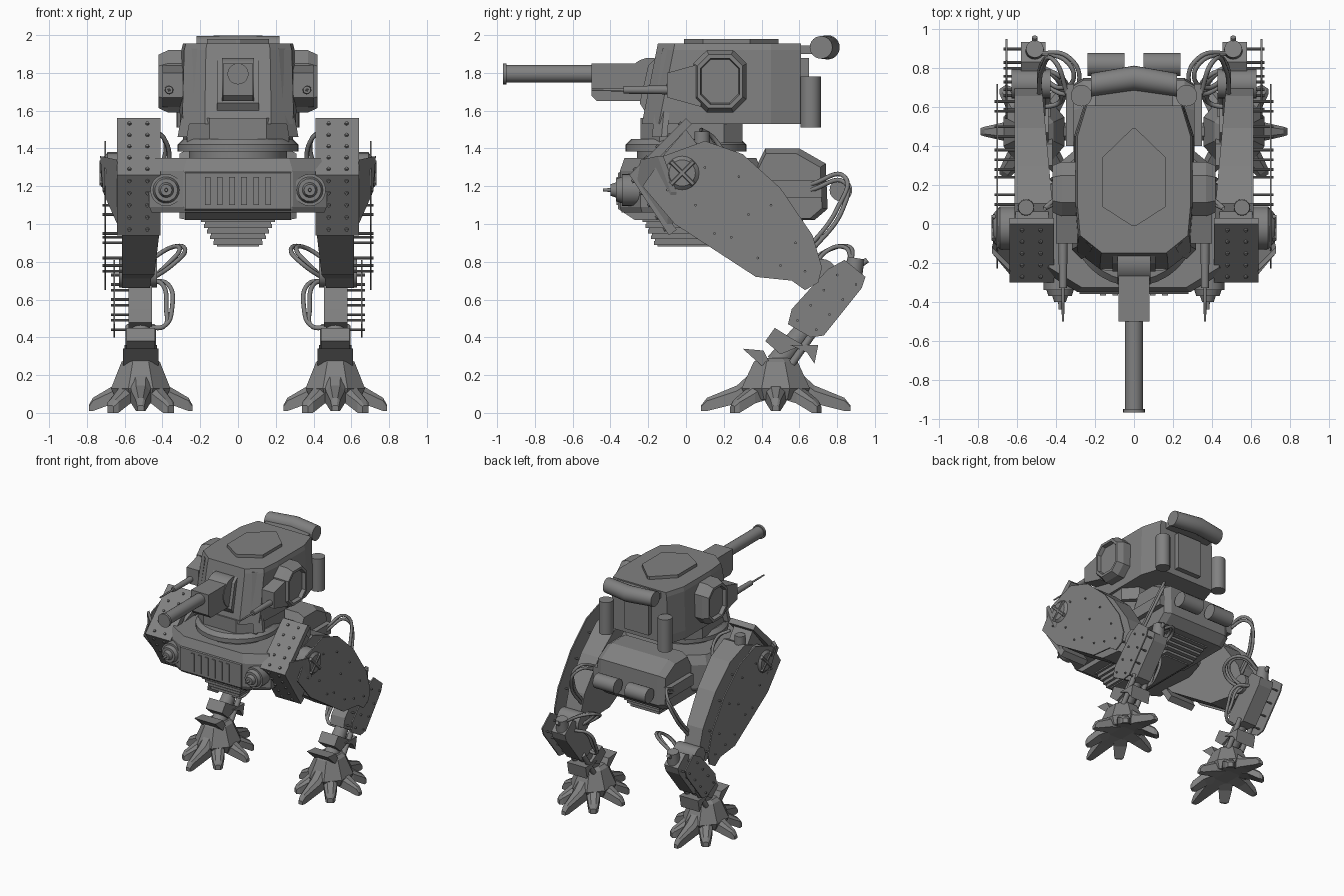
import bpy, bmesh, math
from mathutils import Vector, Matrix

cube = bpy.data.objects.get("Cube")
if cube:
    bpy.data.objects.remove(cube)

grey = bpy.data.materials.new("armour grey")
grey.use_nodes = True
colour = (0.22, 0.22, 0.22, 1)
grey.diffuse_color = colour
for node in grey.node_tree.nodes:
    if node.type == 'BSDF_PRINCIPLED':
        node.inputs["Base Color"].default_value = colour


# ---- helpers ----
def finish(name, bm, mirror=False, smooth=False):
    bmesh.ops.recalc_face_normals(bm, faces=bm.faces)
    mesh = bpy.data.meshes.new(name)
    bm.to_mesh(mesh)
    bm.free()
    mesh.materials.append(grey)
    obj = bpy.data.objects.new(name, mesh)
    bpy.context.collection.objects.link(obj)
    if smooth:
        bpy.ops.object.select_all(action='DESELECT')
        obj.select_set(True)
        bpy.context.view_layer.objects.active = obj
        bpy.ops.object.shade_smooth_by_angle(angle=math.radians(35))
    if mirror:
        obj.modifiers.new("Mirror", 'MIRROR')
    return obj


def add_loft(bm, rings):
    rows = [[bm.verts.new(p) for p in ring] for ring in rings]
    for a, b in zip(rows, rows[1:]):
        for i in range(len(a)):
            j = (i + 1) % len(a)
            bm.faces.new((a[i], a[j], b[j], b[i]))
    bm.faces.new(rows[0][::-1])
    bm.faces.new(rows[-1])


def loft(name, rings, mirror=False, smooth=False):
    bm = bmesh.new()
    add_loft(bm, rings)
    return finish(name, bm, mirror, smooth)


def prism(name, profile, x0, x1, mirror=False):
    return loft(name, [[(x, y, z) for y, z in profile] for x in (x0, x1)], mirror)


def boxes(name, items, mirror=False):
    bm = bmesh.new()
    for (x0, x1), (y0, y1), (z0, z1) in items:
        add_loft(bm, [[(x0, y0, z), (x1, y0, z), (x1, y1, z), (x0, y1, z)] for z in (z0, z1)])
    return finish(name, bm, mirror)


def rods(name, items, mirror=False, sides=20):
    bm = bmesh.new()
    for p, q, r1, r2 in items:
        p, q = Vector(p), Vector(q)
        turn = (q - p).to_track_quat('Z', 'Y').to_matrix().to_4x4()
        bmesh.ops.create_cone(bm, cap_ends=True, segments=sides, radius1=r1, radius2=r2,
                              depth=(q - p).length, matrix=Matrix.Translation((p + q) / 2) @ turn)
    return finish(name, bm, mirror, smooth=True)


def hose(name, points, radius=0.012):
    for side, label in ((1, "left"), (-1, "right")):
        curve = bpy.data.curves.new(label + "_" + name, 'CURVE')
        curve.dimensions = '3D'
        curve.bevel_depth = radius
        curve.bevel_resolution = 2
        curve.resolution_u = 8
        spline = curve.splines.new('BEZIER')
        spline.bezier_points.add(len(points) - 1)
        for bp, (x, y, z) in zip(spline.bezier_points, points):
            bp.co = (x * side, y, z)
            bp.handle_left_type = bp.handle_right_type = 'AUTO'
        curve.materials.append(grey)
        bpy.context.collection.objects.link(bpy.data.objects.new(curve.name, curve))


def both_sides(half):
    return half + [(-x, y) for x, y in reversed(half)]


def scaled(profile, k, centre):
    return [(centre[0] + (a - centre[0]) * k, centre[1] + (b - centre[1]) * k) for a, b in profile]


def scaled_loft(name, profile, centre, steps, mirror=False):
    return loft(name, [[(x, y, z) for y, z in scaled(profile, k, centre)] for x, k in steps], mirror)


# ---- hull ----
plan = both_sides([(0.29, -0.35), (0.47, -0.24), (0.47, 0.05), (0.4, 0.3), (0.28, 0.4)])
loft("hull_front", [[(x * k, y * k, z) for x, y in plan]
                    for z, k in ((1.06, 0.97), (1.09, 1), (1.28, 1), (1.35, 0.93))])
prism("hull_nose_plate", [(-0.27, 1.02), (-0.36, 1.08), (-0.36, 1.27), (-0.3, 1.3), (0.3, 1.3), (0.3, 1.02)], -0.28, 0.28)
rear = [(0.2, 1.32), (0.37, 1.3), (0.42, 1.4), (0.6, 1.4), (0.74, 1.32), (0.75, 1.08), (0.68, 1.02), (0.2, 1.02)]
scaled_loft("hull_rear", rear, (0.45, 1.12), ((-0.31, 0.9), (-0.26, 1), (0.26, 1), (0.31, 0.9)))
boxes("front_grille", [((x - 0.015, x + 0.015), (-0.368, -0.35), (1.1, 1.25))
                       for x in [-0.16 + 0.064 * i for i in range(6)]])
boxes("side_engine", [((0.28, 0.35), (0.4, 0.72), (1.14, 1.23))], mirror=True)
steps = []
for i in range(5):
    w, z = 0.195 - 0.016 * i, 1.03 - 0.03 * i
    steps += [((-w, w), (-0.23 + 0.015 * i, 0.62 - 0.02 * i), (z - 0.02, z)),
              ((-w + 0.02, w - 0.02), (-0.21 + 0.015 * i, 0.58 - 0.02 * i), (z - 0.03, z))]
boxes("belly_steps", steps)
rods("rear_canister", [((0.05, 0.82, 1.18), (0.24, 0.82, 1.18), 0.06, 0.06)], mirror=True)
rods("headlamp", [((0.38, a, 1.18), (0.38, b, 1.18), r, s) for a, b, r, s in
                  ((-0.2, -0.34, 0.085, 0.085), (-0.34, -0.37, 0.07, 0.06),
                   (-0.37, -0.4, 0.04, 0.03), (-0.4, -0.44, 0.01, 0.008))], mirror=True)

# ---- turret ----
rods("turret_ring", [((0, 0, 1.32), (0, 0, 1.385), 0.26, 0.26),
                     ((0, 0, 1.385), (0, 0, 1.42), 0.32, 0.32),
                     ((0, 0, 1.42), (0, 0, 1.45), 0.32, 0.29)], sides=32)
neck = both_sides([(0.15, -0.24), (0.27, -0.14), (0.29, 0.2), (0.2, 0.3)])
loft("turret_neck", [[(x, y, z) for x, y in neck] for z in (1.43, 1.56)])
body = both_sides([(0.17, -0.15), (0.285, -0.06), (0.3, 0.1), (0.3, 0.45), (0.25, 0.61)])


def body_ring(z, grow):
    # the front leans forward towards the bottom
    return [(x * grow, y - (1.95 - z) * 0.2 * (y < 0), z) for x, y in body]


loft("turret_body", [body_ring(1.53, 1.02), body_ring(1.6, 1.03), body_ring(1.92, 1), body_ring(1.955, 0.97)])
hatch = both_sides([(0.01, -0.01), (0.165, 0.09), (0.165, 0.34), (0.01, 0.49)])
loft("roof_hatch", [[(x, y, z) for x, y in hatch] for z in (1.95, 1.98)])
loft("front_strut", [[(x, y, z), (x + 0.05, y + 0.05, z), (x + 0.05, y + 0.08, z), (x, y + 0.08, z)]
                     for x, y, z in ((0.27, -0.18, 1.46), (0.24, -0.165, 1.62), (0.215, -0.125, 1.93))], mirror=True)
boxes("rear_panel", [((-0.11, 0.11), (0.59, 0.65), (1.58, 1.88)), ((-0.2, 0.2), (0.58, 0.69), (1.9, 1.945))])
rods("rear_tank", [((0.27, 0.66, 1.51), (0.27, 0.66, 1.78), 0.055, 0.055)], mirror=True)
circle = [(math.cos(math.pi * i / 12), math.sin(math.pi * i / 12)) for i in range(24)]
loft("rear_roll", [[(x, y + r * a, 1.935 + r * b) for a, b in circle]
                   for x, y, r in ((-0.22, 0.715, 0.06), (0, 0.75, 0.064), (0.22, 0.715, 0.06))], smooth=True)

# ---- main gun ----
prism("gun_mount", [(-0.16, 1.88), (-0.2, 1.84), (-0.245, 1.64), (-0.22, 1.6), (-0.1, 1.6), (-0.1, 1.88)], -0.11, 0.11)
rods("gun_mantlet", [((-0.085, -0.19, 1.76), (0.085, -0.19, 1.76), 0.12, 0.12)], sides=32)
sleeve = [(-0.5, 1.68), (-0.5, 1.85), (-0.24, 1.85), (-0.2, 1.65), (-0.47, 1.65)]
prism("gun_sleeve", sleeve, -0.08, 0.08)
rods("gun_barrel", [((0, -0.48, 1.795), (0, -0.955, 1.795), 0.047, 0.047),
                    ((0, -0.95, 1.795), (0, -0.97, 1.795), 0.056, 0.056)])

# ---- side pods ----
octagon = [(0.04, 1.66), (0.11, 1.59), (0.25, 1.59), (0.32, 1.66),
           (0.32, 1.85), (0.25, 1.92), (0.11, 1.92), (0.04, 1.85)]
scaled_loft("side_pod", octagon, (0.18, 1.755),
            ((0.28, 1), (0.37, 1), (0.42, 0.86), (0.42, 0.74), (0.39, 0.7)), mirror=True)
prism("pod_nose", [(-0.1, 1.67), (-0.1, 1.8), (0.08, 1.85), (0.08, 1.62)], 0.29, 0.4, mirror=True)
rods("pod_gun", [((0.365, 0, 1.71), (0.365, -0.33, 1.71), 0.025, 0.02),
                 ((0.365, -0.33, 1.71), (0.365, -0.5, 1.71), 0.008, 0.006)], mirror=True, sides=12)

# ---- thighs ----
thigh = [(-0.12, 1.36), (-0.23, 1.2), (-0.06, 1.0), (0.37, 0.72), (0.56, 0.7), (0.63, 0.65), (0.7, 0.69),
         (0.72, 0.77), (0.67, 0.94), (0.5, 1.19), (0.3, 1.37), (0.1, 1.44)]
core = scaled(thigh, 0.97, (0.25, 1.05))
loft("thigh_core", [[(0.615, y, z) for y, z in core],
                    [(0.41 + 0.09 * max(y, 0), y, z) for y, z in core]], mirror=True)
prism("thigh_side_plate", thigh, 0.698, 0.708, mirror=True)
pins = [(-0.1, 1.18), (0.05, 1.1), (0.1, 1.3), (0.24, 0.93), (0.28, 1.25), (0.38, 0.82),
        (0.45, 1.1), (0.5, 0.78), (0.58, 0.9), (0.63, 0.75), (0.15, 0.95), (0.33, 1.05)]
rods("thigh_pins", [((0.58, y, z), (0.718, y, z), 0.007, 0.007) for y, z in pins], mirror=True, sides=8)
fold = [(0.0, 1.56), (-0.3, 1.26), (-0.09, 0.94), (-0.05, 0.97), (-0.24, 1.25), (0.03, 1.53)]
prism("thigh_front_plate", fold, 0.41, 0.64, mirror=True)
prism("thigh_front_block", [(0.0, 1.5), (-0.22, 1.25), (-0.05, 1.0), (0.15, 1.3)], 0.44, 0.61, mirror=True)
rivets = []
for x in (0.48, 0.575):
    for i in range(5):
        t = (i + 0.5) / 5
        upper, lower = Vector((x, -0.3 * t, 1.56 - 0.3 * t)), Vector((x, -0.3 + 0.21 * t, 1.26 - 0.32 * t))
        rivets += [(upper, upper + Vector((0, -0.007, 0.007)), 0.011, 0.009),
                   (lower, lower + Vector((0, -0.008, -0.005)), 0.011, 0.009)]
rods("front_plate_rivets", rivets, mirror=True, sides=8)
cheek = [(0.63, -0.27, 1.22), (0.64, -0.1, 1.0), (0.715, -0.08, 1.17), (0.73, -0.15, 1.36), (0.64, -0.24, 1.34)]
loft("thigh_cheek_plate", [cheek, [(x, y + 0.03, z) for x, y, z in cheek]], mirror=True)
rods("hip_joint", [((0.36, 0.02, 1.2), (0.5, 0.02, 1.2), 0.13, 0.13),
                   ((0.58, -0.02, 1.27), (0.69, -0.02, 1.27), 0.11, 0.11),
                   ((0.69, -0.02, 1.27), (0.725, -0.02, 1.27), 0.11, 0.07),
                   ((0.555, 0.085, 1.34), (0.555, 0.085, 1.49), 0.045, 0.04)], mirror=True)
rods("hip_cross_bars", [((0.72, -0.02 - d, 1.27 - s * d), (0.72, -0.02 + d, 1.27 + s * d), 0.014, 0.014)
                        for d, s in ((0.06, 1), (0.06, -1))], mirror=True, sides=6)

# ---- shins ----
shin = [(0.75, 0.76), (0.84, 0.81), (0.95, 0.72), (0.93, 0.66), (0.73, 0.41), (0.66, 0.4), (0.54, 0.47), (0.56, 0.55)]
prism("shin_core", scaled(shin, 0.93, (0.74, 0.6)), 0.455, 0.58, mirror=True)
prism("shin_side_plate", shin, 0.65, 0.66, mirror=True)
rods("shin_pins", [((0.57, y + 0.07 * i, z + 0.08 * i), (0.672, y + 0.07 * i, z + 0.08 * i), 0.007, 0.007)
                   for i in range(4) for y, z in ((0.59, 0.49), (0.69, 0.44))], mirror=True, sides=8)
rods("knee_joint", [((0.43, 0.72, 0.74), (0.63, 0.72, 0.74), 0.075, 0.075),
                    ((0.51, 0.88, 0.7), (0.51, 0.9, 0.82), 0.05, 0.045),
                    ((0.51, 0.92, 0.78), (0.51, 0.96, 0.81), 0.015, 0.015),
                    ((0.515, 0.66, 0.48), (0.515, 0.48, 0.26), 0.05, 0.06),
                    ((0.455, 0.7, 0.46), (0.455, 0.56, 0.26), 0.02, 0.02),
                    ((0.575, 0.7, 0.46), (0.575, 0.56, 0.26), 0.02, 0.02)], mirror=True)

# ---- ankles ----
prism("ankle_front_flap", [(0.3, 0.34), (0.41, 0.33), (0.44, 0.27), (0.4, 0.25)], 0.42, 0.61, mirror=True)
prism("ankle_collar", [(0.42, 0.38), (0.47, 0.45), (0.55, 0.4), (0.62, 0.36), (0.5, 0.31)], 0.44, 0.59, mirror=True)
prism("ankle_rear_flap", [(0.55, 0.36), (0.7, 0.36), (0.68, 0.26), (0.64, 0.32)], 0.43, 0.6, mirror=True)

# ---- feet ----
FOOT = Vector((0.515, 0.475, 0))
loft("foot_core", [[FOOT + Vector((r * math.cos(a), r * 1.15 * math.sin(a), z))
                    for a in [math.pi * (i + 0.5) / 4 for i in range(8)]]
                   for r, z in ((0.14, 0.07), (0.17, 0.13), (0.11, 0.27), (0.08, 0.29))], mirror=True)


def toe(bm, dx, dy, sections):
    along = Vector((dx, dy, 0))
    across = Vector((-dy, dx, 0)).normalized()
    rings = []
    for t, w, low, high in sections:
        c = FOOT + along * t
        rings.append([c + across * s + Vector((0, 0, z)) for s, z in
                      ((-w, low), (w, low), (w, high * 0.8), (w * 0.5, high), (-w * 0.5, high), (-w, high * 0.8))])
    add_loft(bm, rings)


# long toes point along the axes, short spurs fill the diagonals
long_toe = ((0.2, 0.06, 0.07, 0.26), (0.52, 0.05, 0.05, 0.145), (0.92, 0.025, 0.01, 0.08), (1, 0.018, 0.01, 0.04))
spur = ((0.2, 0.05, 0.08, 0.22), (0.6, 0.05, 0.05, 0.13), (0.92, 0.035, 0, 0.07), (1, 0.02, 0, 0.04))
bm = bmesh.new()
for s in (1, -1):
    toe(bm, 0.275 * s, 0, long_toe)
    toe(bm, 0, 0.395 * s, long_toe)
    for e in (1, -1):
        toe(bm, 0.16 * s, 0.23 * e, spur)
finish("foot_toes", bm, mirror=True)

# ---- hoses ----
for k in (0, 0.03):
    hose("knee_hose", [(0.47, 0.72 + k, 0.7), (0.34 + k, 0.67 + k, 0.79), (0.28 + k, 0.75, 0.86),
                       (0.34, 0.86 - k, 0.88), (0.48, 0.88, 0.8)])
    hose("shin_hose", [(0.46, 0.8, 0.7), (0.37 + k, 0.75, 0.68), (0.35 + k, 0.68, 0.55), (0.39, 0.62, 0.46), (0.47, 0.6, 0.45)])
    hose("shoulder_hose", [(0.46, 0.08, 1.5), (0.39, 0.12 + k, 1.45), (0.37 + k, 0.2 + k, 1.3), (0.42, 0.2 + k, 1.18)])
    hose("rear_hose", [(0.34, 0.66, 1.18 + k), (0.41, 0.84, 1.22 + k), (0.47, 0.83 - k, 1.08), (0.49, 0.65 - k, 0.84)])
